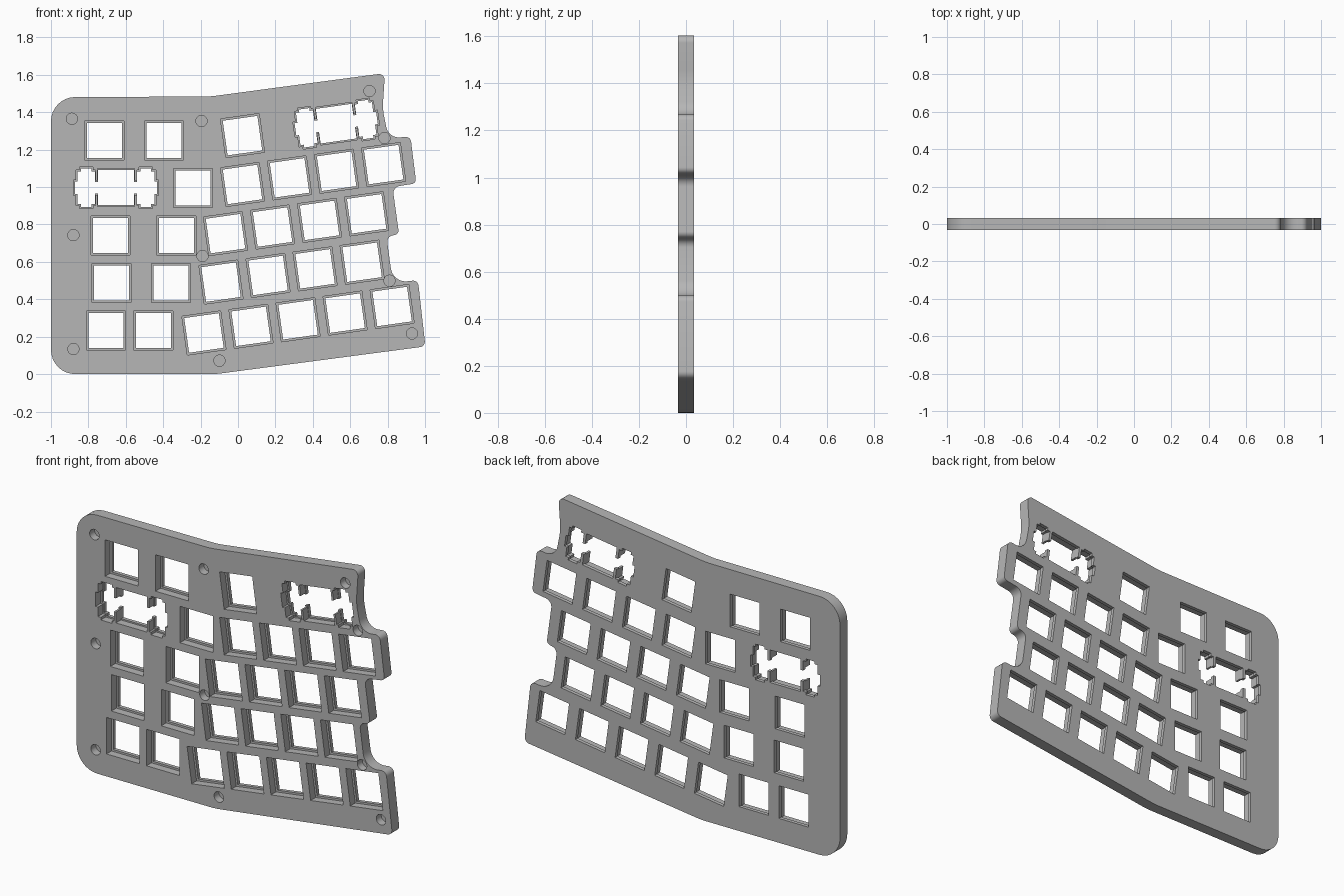
import bpy, bmesh, math
from mathutils import Vector, Matrix

if "Cube" in bpy.data.objects:
    bpy.data.objects.remove(bpy.data.objects["Cube"])

FRONT, BACK = -0.033, 0.033
FLOOR = 0.012         # depth reached by recesses from the front
TILT = math.radians(8)
PITCH = 0.254

grey = bpy.data.materials.new("plate_grey")
grey.use_nodes = True
colour = (0.47, 0.47, 0.47, 1)
grey.diffuse_color = colour
grey.node_tree.nodes["Principled BSDF"].inputs["Base Color"].default_value = colour

bm = bmesh.new()


def ring(points, y):
    return [bm.verts.new((p[0], y, p[1])) for p in points]


def wall(a, b):
    """Join two matching rings with quads."""
    for i in range(len(a)):
        bm.faces.new((a[i - 1], a[i], b[i], b[i - 1]))


def cap(rings):
    """Fill the flat area inside the first ring and outside the others."""
    edges = []
    for r in rings:
        for i in range(len(r)):
            pair = (r[i - 1], r[i])
            edges.append(bm.edges.get(pair) or bm.edges.new(pair))
    bmesh.ops.triangle_fill(bm, use_beauty=True, use_dissolve=False,
                            edges=edges, normal=(0, -1, 0))


def fillet(points, steps=8):
    """Round every corner of a closed outline of (x, z, radius)."""
    result = []
    for i, (x, z, r) in enumerate(points):
        p = Vector((x, z))
        to_a = Vector(points[i - 1][:2]) - p
        to_b = Vector(points[(i + 1) % len(points)][:2]) - p
        half = to_a.angle(to_b) / 2
        t = min(r / math.tan(half), 0.6 * min(to_a.length, to_b.length))
        r = t * math.tan(half)
        a, b = to_a.normalized(), to_b.normalized()
        centre = p + (a + b).normalized() * (r / math.sin(half))
        start, end = p + a * t - centre, p + b * t - centre
        sweep = math.pi - 2 * half
        for k in range(steps + 1):
            f = k / steps
            result.append(centre + (start * math.sin((1 - f) * sweep)
                                    + end * math.sin(f * sweep)) / math.sin(sweep))
    return result


def place(points, key):
    x, z, angle = key
    turn = Matrix.Rotation(angle, 2)
    return [turn @ Vector(p) + Vector((x, z)) for p in points]


def mirrored(quarter):
    """Complete a closed profile from its upper right quarter."""
    top = quarter + [(-x, z) for x, z in reversed(quarter)]
    return top + [(-x, -z) for x, z in top]


def square(size):
    return mirrored([(size / 2, size / 2)])


def wide_profile(m):
    """Wide opening with stabiliser slots, grown outward by margin m."""
    n = m / 4
    return mirrored([
        (0.22 + m, 0.033 + m), (0.205 + m, 0.033 + m), (0.205 + m, 0.0875 + m),
        (0.187 + m, 0.0875 + m), (0.187 + m, 0.1025 + m), (0.131 - m, 0.1025 + m),
        (0.131 - m, 0.0875 + m), (0.113 - n, 0.0875 + m), (0.113 - n, 0.031 + m),
        (0.097 + n, 0.031 + m), (0.097 + n, 0.0935 + m)])


# Plate outline, counter-clockwise from the lower corner
outline = fillet([
    (-1, 0, 0.13), (-0.12, 0, 0.5), (1.002, 0.148, 0.03), (0.962, 0.503, 0.03),
    (0.828, 0.487, 0.08), (0.794, 0.735, 0.035), (0.861, 0.748, 0.025),
    (0.826, 1.0, 0.04), (0.953, 1.02, 0.025), (0.922, 1.272, 0.03),
    (0.805, 1.258, 0.07), (0.773, 1.42, 0.3), (0.786, 1.609, 0.03),
    (-0.15, 1.484, 0.5), (-1, 1.481, 0.13)])

front_rings, back_rings = [ring(outline, FRONT)], [ring(outline, BACK)]
wall(front_rings[0], back_rings[0])

# Key openings: straight columns, then tilted rows (start, count)
keys = [(x, z, 0) for x, z in (
    (-0.715, 1.249), (-0.396, 1.249), (-0.24, 0.995), (-0.682, 0.741),
    (-0.33, 0.741), (-0.676, 0.487), (-0.359, 0.487), (-0.706, 0.233),
    (-0.453, 0.233))]
rows = [(0.024, 1.275, 1), (0.024, 1.014, 4), (-0.067, 0.751, 4),
        (-0.091, 0.492, 4), (-0.182, 0.22, 5)]
for x, z, count in rows:
    keys += [(x + i * PITCH * math.cos(TILT), z + i * PITCH * math.sin(TILT), TILT)
             for i in range(count)]
wide_keys = [(-0.652, 0.997, 0), (0.525, 1.339, TILT)]

openings = [(key, square(0.209), square(0.187)) for key in keys]
openings += [(key, wide_profile(0.008), wide_profile(0)) for key in wide_keys]

# Each opening is a wide recess, a ledge and a narrower through hole
for key, large, small in openings:
    large, small = place(large, key), place(small, key)
    mouth, ledge_outer = ring(large, FRONT), ring(large, FLOOR)
    ledge_inner, exit_ring = ring(small, FLOOR), ring(small, BACK)
    wall(mouth, ledge_outer)
    cap([ledge_outer, ledge_inner])
    wall(ledge_inner, exit_ring)
    front_rings.append(mouth)
    back_rings.append(exit_ring)

# Blind screw holes in the front
screw_spots = [
    (-0.888, 1.365), (-0.195, 1.353), (0.703, 1.513), (0.783, 1.262),
    (-0.88, 0.743), (-0.19, 0.631), (0.81, 0.499), (0.93, 0.217),
    (-0.099, 0.072), (-0.88, 0.134)]
turns = [2 * math.pi * i / 32 for i in range(32)]
circle = [(0.03 * math.cos(a), 0.03 * math.sin(a)) for a in turns]
for x, z in screw_spots:
    points = place(circle, (x, z, 0))
    mouth, bottom = ring(points, FRONT), ring(points, FLOOR)
    wall(mouth, bottom)
    bm.faces.new(bottom)
    front_rings.append(mouth)

# Front and back faces of the plate
cap(front_rings)
cap(back_rings)
bmesh.ops.recalc_face_normals(bm, faces=bm.faces[:])

mesh = bpy.data.meshes.new("key_plate")
bm.to_mesh(mesh)
bm.free()
mesh.materials.append(grey)
mesh.shade_smooth()
mesh.set_sharp_from_angle(angle=math.radians(30))
plate = bpy.data.objects.new("key_plate", mesh)
bpy.context.collection.objects.link(plate)
